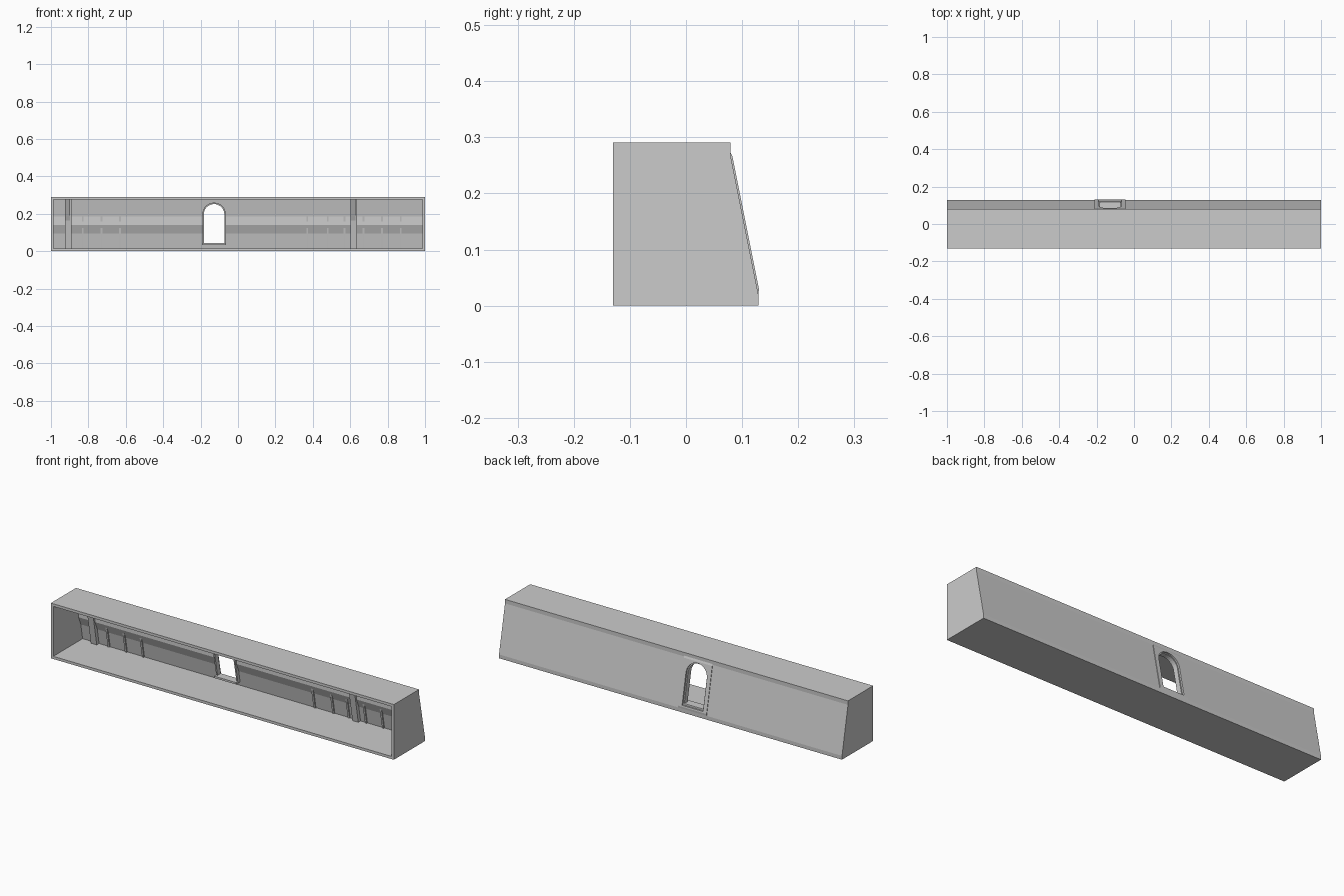
import bpy, bmesh, math

if "Cube" in bpy.data.objects:
    bpy.data.objects.remove(bpy.data.objects["Cube"])

WIN_X = -0.128   # window centre


def wall_y(z):
    """Outer face of the leaning back wall."""
    return 0.129 - 0.2 * (min(max(z, 0.02), 0.27) - 0.02)


def bridge(name, ring_a, ring_b):
    """Solid between two matching rings of points."""
    bm = bmesh.new()
    a = [bm.verts.new(p) for p in ring_a]
    b = [bm.verts.new(p) for p in ring_b]
    n = len(a)
    bm.faces.new(a)
    bm.faces.new(b[::-1])
    for i in range(n):
        j = (i + 1) % n
        bm.faces.new((a[j], a[i], b[i], b[j]))
    bmesh.ops.recalc_face_normals(bm, faces=bm.faces)
    me = bpy.data.meshes.new(name)
    bm.to_mesh(me)
    bm.free()
    ob = bpy.data.objects.new(name, me)
    bpy.context.collection.objects.link(ob)
    return ob


def prism(name, profile, x0, x1):
    """Extrude a (y, z) profile along x."""
    return bridge(name, [(x0, y, z) for y, z in profile],
                  [(x1, y, z) for y, z in profile])


def arch(name, r, bottom, d0, d1, spring=0.197):
    """Round-headed block following the lean of the wall, d = offset from its face."""
    pts = [(WIN_X - r, bottom), (WIN_X + r, bottom)]
    pts += [(WIN_X + r * math.cos(math.pi * i / 16),
             spring + r * math.sin(math.pi * i / 16)) for i in range(17)]
    lean = lambda z: 0.129 - 0.2 * (z - 0.02)
    return bridge(name, [(x, lean(z) + d0, z) for x, z in pts],
                  [(x, lean(z) + d1, z) for x, z in pts])


def cut(ob, cutter):
    m = ob.modifiers.new("cut", "BOOLEAN")
    m.operation = "DIFFERENCE"
    m.solver = "EXACT"
    m.object = cutter
    bpy.context.view_layer.objects.active = ob
    bpy.ops.object.modifier_apply(modifier=m.name)


# Hollow shell, open at the front, with a soft ridge along the inner wall
shell = prism("wall_shell", [(-0.13, 0), (0.129, 0), (0.129, 0.02), (0.079, 0.27),
                             (0.079, 0.291), (-0.13, 0.291)], -1, 1)
hollow = prism("hollow_cutter", [(-0.2, 0.014), (0.114, 0.014), (0.099, 0.095),
                                 (0.080, 0.14), (0.081, 0.185), (0.063, 0.277),
                                 (-0.2, 0.277)], -0.986, 0.986)
# Slightly raised panel outside, around the window
x0, x1 = WIN_X - 0.083, WIN_X + 0.083
panel = prism("window_panel", [(wall_y(z) + d, z) for z, d in
                               ((0.02, 0), (0.03, 0.003), (0.265, 0.003), (0.274, 0),
                                (0.265, -0.004), (0.03, -0.004))], x0, x1)
# Inner trim around the window
trim = arch("window_trim", 0.063, 0.034, -0.033, -0.01)

opening = arch("opening_cutter", 0.055, 0.044, -0.08, 0.05)
recess = arch("recess_cutter", 0.061, 0.037, -0.006, 0.05)
cut(shell, hollow)
for part in (shell, panel, trim):
    cut(part, opening)
for part in (shell, panel):
    cut(part, recess)
for helper in (hollow, opening, recess):
    bpy.data.objects.remove(helper)

# Inner window sill
prism("window_sill", [(0.075, 0.034), (0.112, 0.034), (0.112, 0.044), (0.075, 0.044)],
      WIN_X - 0.064, WIN_X + 0.064)

# Slim ribs on the inner wall
rib = [(0.108, 0.012), (0.12, 0.012), (0.072, 0.279), (0.058, 0.279)]
for i, x in enumerate((-0.83, -0.73, -0.63, 0.37, 0.48, 0.57, 0.67, 0.77, 0.87)):
    prism(f"rib_{i}", rib, x - 0.005, x + 0.005)

# Broad posts with an overhanging bracket at the top
post = [(0.092, 0.012), (0.12, 0.012), (0.072, 0.279), (0.072, 0.279 + 0.002),
        (0.02, 0.281), (0.064, 0.165)]
for i, x in enumerate((-0.907, 0.618)):
    prism(f"post_{i}", [(0.095, 0.012), (0.12, 0.012), (0.072, 0.279), (0.046, 0.279)],
          x - 0.017, x + 0.017)
    prism(f"bracket_{i}", [(0.066, 0.165), (0.09, 0.165), (0.07, 0.279), (0.015, 0.279)],
          x - 0.017, x + 0.01)
